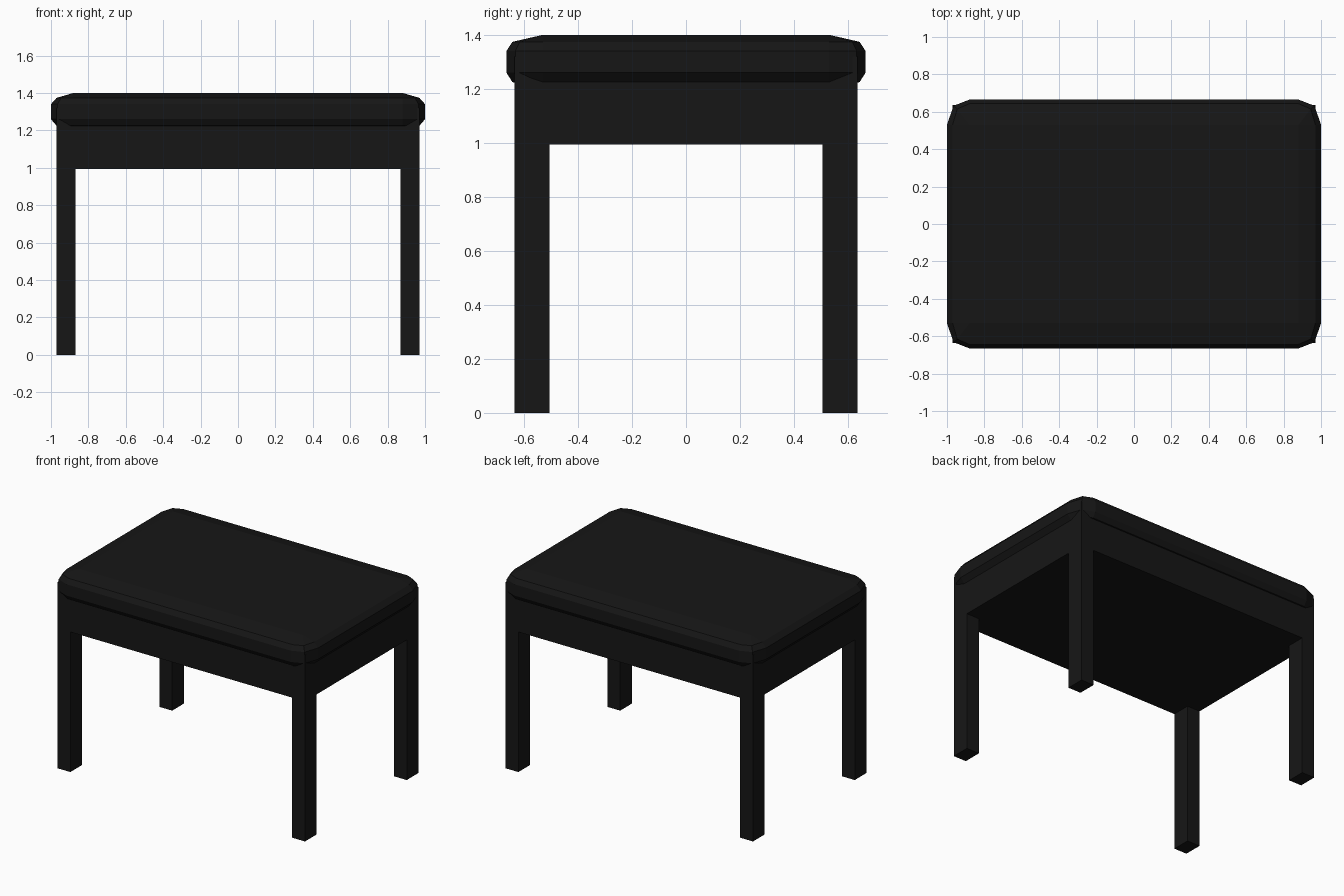
import bpy, bmesh

if "Cube" in bpy.data.objects:
    bpy.data.objects.remove(bpy.data.objects["Cube"])

black = bpy.data.materials.new("black")
black.diffuse_color = (0.008, 0.008, 0.008, 1)
black.use_nodes = True
black.node_tree.nodes["Principled BSDF"].inputs["Base Color"].default_value = black.diffuse_color


def finish(name, bm):
    bmesh.ops.recalc_face_normals(bm, faces=bm.faces)
    mesh = bpy.data.meshes.new(name)
    bm.to_mesh(mesh)
    bm.free()
    mesh.materials.append(black)
    obj = bpy.data.objects.new(name, mesh)
    bpy.context.collection.objects.link(obj)
    return obj


def box(name, lo, hi):
    bm = bmesh.new()
    bmesh.ops.create_cube(bm, size=1)
    for v in bm.verts:
        v.co = [l + (c + 0.5) * (h - l) for c, l, h in zip(v.co, lo, hi)]
    return finish(name, bm)


# Four square legs running up into the seat corners
for side, sx in (("left", -1), ("right", 1)):
    for end, sy in (("front", -1), ("back", 1)):
        xs = sorted((sx * 0.87, sx * 0.97))
        ys = sorted((sy * 0.505, sy * 0.635))
        box(f"{end}_{side}_leg", (xs[0], ys[0], 0), (xs[1], ys[1], 1.32))

# Solid apron, flush with the legs
box("apron", (-0.97, -0.635, 0.993), (0.97, 0.635, 1.225))

# Cushion: stacked outlines with two-step faceted corners
top = [(0.88, 0.53)]
mid = [(0.97, 0.53), (0.945, 0.615), (0.88, 0.643)]
full = [(1.0, 0.53), (0.965, 0.632), (0.88, 0.665)]
levels = [(1.20, top), (1.225, mid), (1.26, full),
          (1.34, full), (1.374, mid), (1.40, top)]


def outline(corner):
    back = corner[::-1]
    return (corner + [(-x, y) for x, y in back]
            + [(-x, -y) for x, y in corner] + [(x, -y) for x, y in back])


bm = bmesh.new()
rings = []
for z, corner in levels:
    corner = corner * 3 if len(corner) == 1 else corner
    rings.append([bm.verts.new((x, y, z)) for x, y in outline(corner)])
for a, b in zip(rings, rings[1:]):
    for i in range(12):
        j = (i + 1) % 12
        bm.faces.new((a[i], a[j], b[j], b[i]))
bm.faces.new(rings[0])
bm.faces.new(rings[-1])
# Merge the repeated corner points of the flat top and bottom
bmesh.ops.remove_doubles(bm, verts=bm.verts, dist=0.0001)
finish("seat_cushion", bm)
